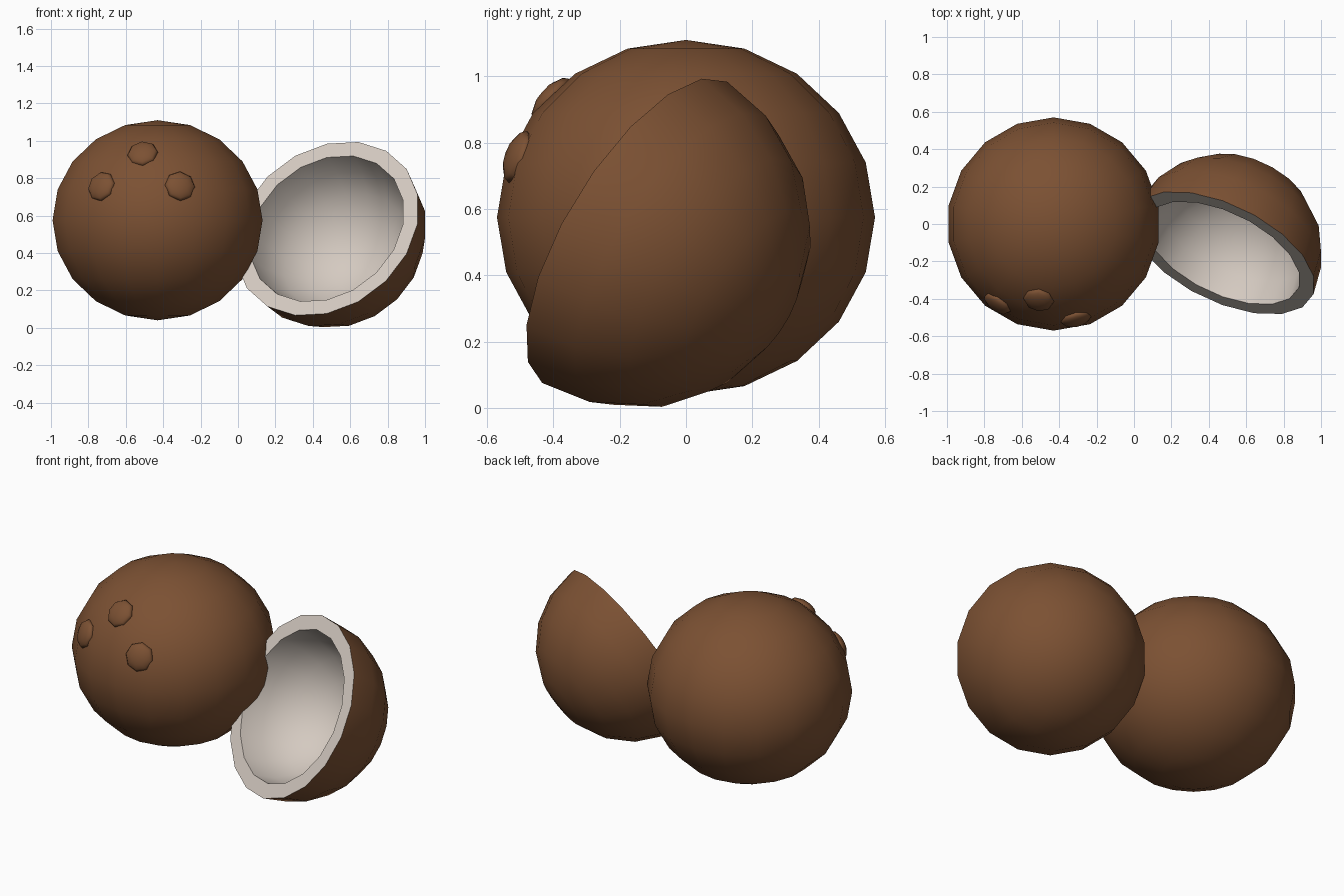
import bpy
import bmesh
from math import sin, cos, pi
from mathutils import Matrix, Vector

if "Cube" in bpy.data.objects:
    bpy.data.objects.remove(bpy.data.objects["Cube"])


def make_material(name, rgb):
    mat = bpy.data.materials.new(name)
    mat.use_nodes = True
    color = (*rgb, 1.0)
    mat.diffuse_color = color
    bsdf = mat.node_tree.nodes["Principled BSDF"]
    bsdf.inputs["Base Color"].default_value = color
    bsdf.inputs["Roughness"].default_value = 0.8
    return mat


husk = make_material("brown husk", (0.2, 0.082, 0.033))
flesh = make_material("cream flesh", (0.66, 0.59, 0.53))


def finish(bm, name, matrix, materials, angle):
    mesh = bpy.data.meshes.new(name)
    bm.to_mesh(mesh)
    bm.free()
    obj = bpy.data.objects.new(name, mesh)
    bpy.context.collection.objects.link(obj)
    for mat in materials:
        mesh.materials.append(mat)
    obj.matrix_world = matrix
    bpy.ops.object.select_all(action="DESELECT")
    obj.select_set(True)
    bpy.context.view_layer.objects.active = obj
    bpy.ops.object.shade_smooth_by_angle(angle=angle)
    return obj


def ball(name, segments, rings, matrix):
    bm = bmesh.new()
    bmesh.ops.create_uvsphere(bm, u_segments=segments, v_segments=rings, radius=1.0)
    return finish(bm, name, matrix, [husk], pi)


def frame(center, axis, side):
    """Matrix with local z along axis and local x close to side."""
    z = Vector(axis).normalized()
    x = Vector(side)
    x = (x - z * x.dot(z)).normalized()
    turn = Matrix((x, z.cross(x), z)).transposed().to_4x4()
    return Matrix.Translation(center) @ turn


# Whole nut, slightly flattened
nut_center = Vector((-0.43, 0, 0.575))
nut_size = Vector((0.57, 0.57, 0.535))
ball("whole_nut", 18, 10,
     Matrix.Translation(nut_center) @ Matrix.Diagonal((*nut_size, 1)))

# Three raised eyes on the front of the nut
eyes = {"right_eye": (-0.73, -0.425, 0.755),
        "left_eye": (-0.31, -0.507, 0.757),
        "top_eye": (-0.51, -0.405, 0.93)}
for name, spot in eyes.items():
    outward = Vector(spot) - nut_center
    pose = frame(spot, outward, (1, 0, 0))
    ball(name, 8, 6, pose @ Matrix.Diagonal((0.083, 0.083, 0.036, 1)))

# Opened half: husk arc and flesh arc spun into a thick bowl
outer, inner, steps = 0.533, 0.447, 5
angles = [i * pi / 2 / steps for i in range(steps + 1)]
profile = [(outer * sin(a), -outer * cos(a)) for a in angles]
profile += [(inner * sin(a), -inner * cos(a)) for a in reversed(angles)]

bm = bmesh.new()
verts = [bm.verts.new((x, 0, z)) for x, z in profile]
edges = [bm.edges.new(pair) for pair in zip(verts, verts[1:])]
bmesh.ops.spin(bm, geom=verts + edges, axis=(0, 0, 1), cent=(0, 0, 0),
               angle=2 * pi, steps=18)
bmesh.ops.remove_doubles(bm, verts=bm.verts, dist=0.0005)
bmesh.ops.recalc_face_normals(bm, faces=bm.faces)
for face in bm.faces:
    is_husk = face.calc_center_median().length > 0.503
    face.material_index = 0 if is_husk else 1
finish(bm, "open_half_shell",
       frame((0.475, -0.155, 0.53), (-0.38, -0.78, 0.48), (0.17, 0.203, 0.465)),
       [husk, flesh], pi / 5)
